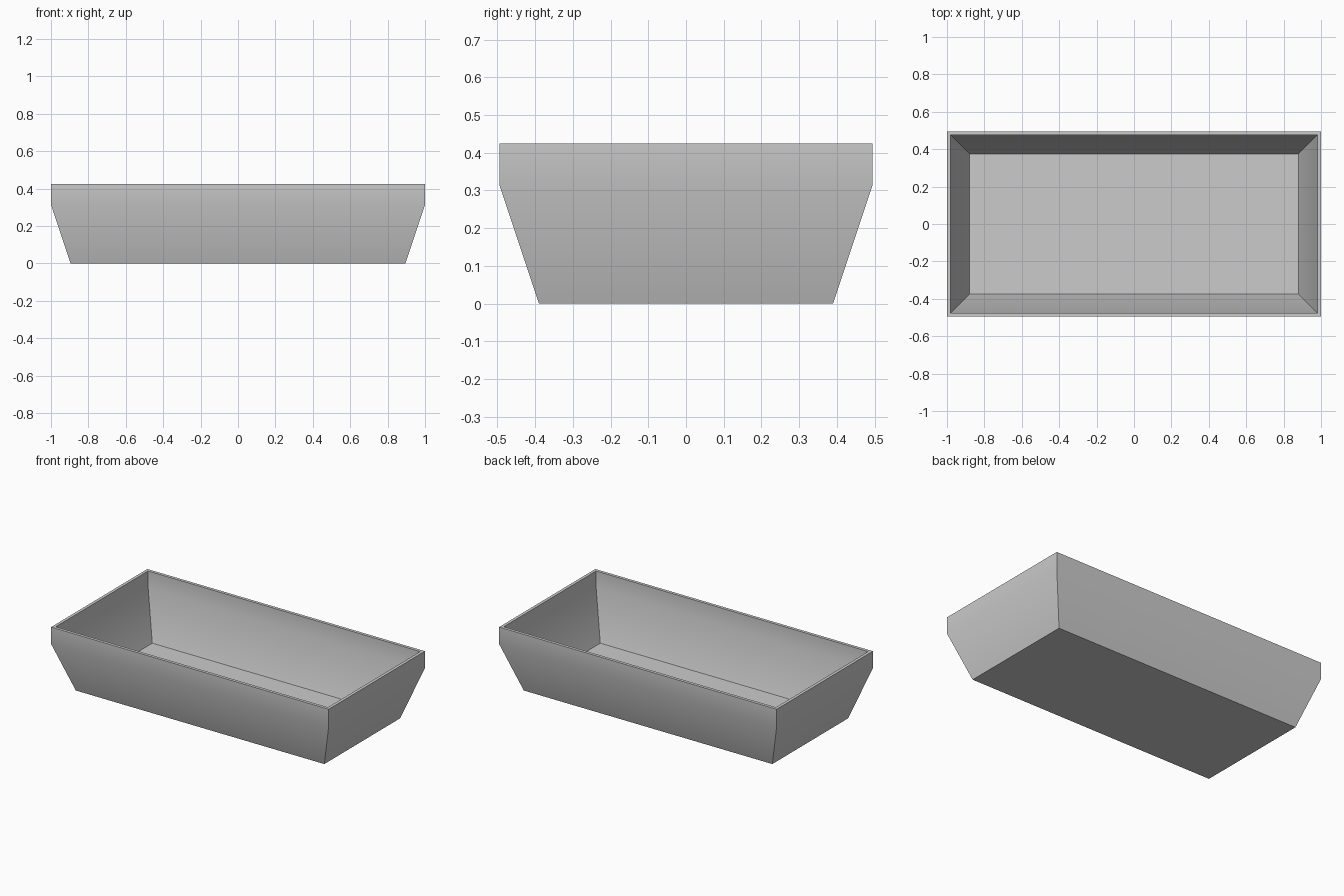
import bpy
import bmesh
import math

cube = bpy.data.objects.get("Cube")
if cube:
    bpy.data.objects.remove(cube, do_unlink=True)

# Single grey material
grey = bpy.data.materials.new("plain_grey")
grey.use_nodes = True
colour = (0.6, 0.6, 0.6, 1)
grey.diffuse_color = colour
grey.node_tree.nodes["Principled BSDF"].inputs["Base Color"].default_value = colour

# Wall section: inset from the widest outline and height,
# from the outer base, over the rim, to the inner floor
LENGTH, WIDTH = 1.0, 0.495
section = [(0.105, 0), (0, 0.315), (0, 0.425),
           (0.02, 0.425), (0.02, 0.318), (0.12, 0.02)]

# Tray: rectangular rings joined by walls, closed by base and floor
bm = bmesh.new()
rings = []
for inset, z in section:
    x, y = LENGTH - inset, WIDTH - inset
    rings.append([bm.verts.new((sx * x, sy * y, z))
                  for sx, sy in ((-1, -1), (1, -1), (1, 1), (-1, 1))])
for low, high in zip(rings, rings[1:]):
    for i in range(4):
        j = (i + 1) % 4
        bm.faces.new((low[i], low[j], high[j], high[i]))
bm.faces.new(rings[0][::-1])
bm.faces.new(rings[-1])
bmesh.ops.recalc_face_normals(bm, faces=bm.faces)

mesh = bpy.data.meshes.new("tray")
bm.to_mesh(mesh)
bm.free()
mesh.materials.append(grey)
tray = bpy.data.objects.new("tray", mesh)
bpy.context.collection.objects.link(tray)

# Soft bend below the rim, crisp corners elsewhere
bpy.ops.object.select_all(action="DESELECT")
tray.select_set(True)
bpy.context.view_layer.objects.active = tray
bpy.ops.object.shade_smooth_by_angle(angle=math.radians(30))
